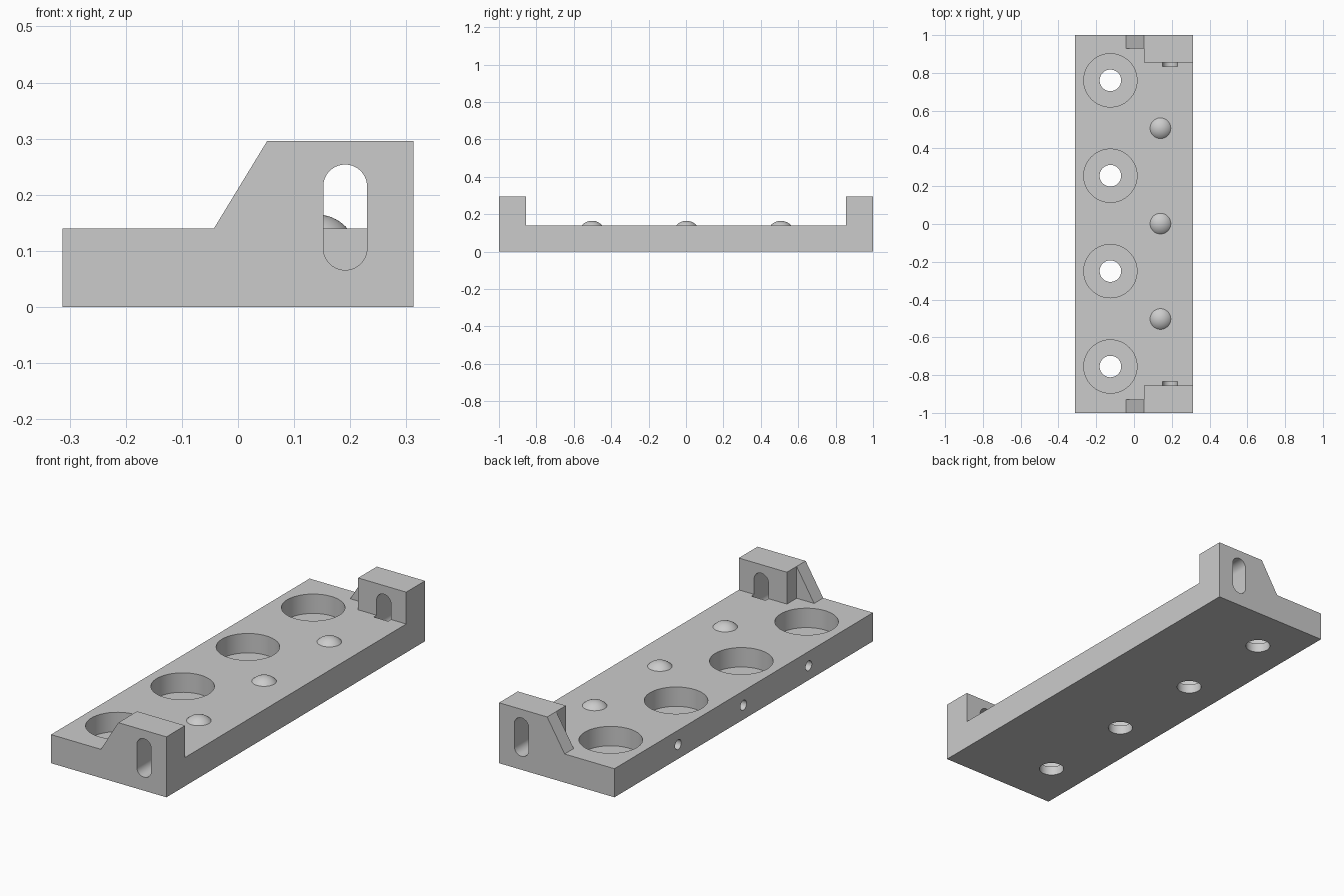
import bpy
import bmesh
import math
from mathutils import Matrix, Vector

default = bpy.data.objects.get("Cube")
if default:
    bpy.data.objects.remove(default, do_unlink=True)

# Main dimensions
HALF_W, HALF_L = 0.3125, 1.0
DECK, TOP = 0.14, 0.296
PITCH = 0.505

grey = bpy.data.materials.new("machined grey")
grey.use_nodes = True
colour = (0.6, 0.6, 0.6, 1)
grey.diffuse_color = colour
grey.node_tree.nodes["Principled BSDF"].inputs["Base Color"].default_value = colour


def finish(name, bm):
    bmesh.ops.recalc_face_normals(bm, faces=bm.faces)
    mesh = bpy.data.meshes.new(name)
    bm.to_mesh(mesh)
    bm.free()
    mesh.materials.append(grey)
    obj = bpy.data.objects.new(name, mesh)
    bpy.context.collection.objects.link(obj)
    return obj


def prism(name, outline, y0, y1):
    """Extrude an (x, z) outline along y."""
    bm = bmesh.new()
    face = bm.faces.new([bm.verts.new((x, y0, z)) for x, z in outline])
    new = bmesh.ops.extrude_face_region(bm, geom=[face])["geom"]
    verts = [v for v in new if isinstance(v, bmesh.types.BMVert)]
    bmesh.ops.translate(bm, verts=verts, vec=(0, y1 - y0, 0))
    return finish(name, bm)


def cylinder(name, start, end, radius, sides=64):
    start, end = Vector(start), Vector(end)
    axis = end - start
    bm = bmesh.new()
    turn = axis.to_track_quat("Z", "Y").to_matrix().to_4x4()
    bmesh.ops.create_cone(bm, cap_ends=True, segments=sides, radius1=radius,
                          radius2=radius, depth=axis.length,
                          matrix=Matrix.Translation((start + end) / 2) @ turn)
    return finish(name, bm)


def combine(target, part, operation):
    mod = target.modifiers.new(part.name, "BOOLEAN")
    mod.operation, mod.solver, mod.object = operation, "EXACT", part
    bpy.context.view_layer.objects.active = target
    bpy.ops.object.modifier_apply(modifier=mod.name)
    bpy.data.objects.remove(part, do_unlink=True)


def rect(x0, x1, z0, z1):
    return [(x0, z0), (x1, z0), (x1, z1), (x0, z1)]


def stadium(cx, z0, z1, r, steps=20):
    """Upright slot outline with rounded ends."""
    pts = []
    for centre, first in ((z1 - r, 0), (z0 + r, math.pi)):
        for i in range(steps + 1):
            a = first + math.pi * i / steps
            pts.append((cx + r * math.cos(a), centre + r * math.sin(a)))
    return pts


# Base plate
base = prism("base_plate", rect(-HALF_W, HALF_W, 0, DECK), -HALF_L, HALF_L)

# End stops with a thin sloping web, and a slot through each
web = [(-0.043, DECK), (-0.043, 0.05), (0.1, 0.05), (0.1, TOP), (0.052, TOP)]
for s in (-1, 1):
    combine(base, prism("end_web", web, s * 0.93, s * HALF_L), "UNION")
    block = rect(0.052, HALF_W, 0.05, TOP)
    combine(base, prism("end_block", block, s * 0.855, s * HALF_L), "UNION")
for s in (-1, 1):
    slot = stadium(0.191, 0.066, 0.254, 0.039)
    combine(base, prism("slot_cutter", slot, s * 0.833, s * 1.1), "DIFFERENCE")

# Counterbored bolt holes
for i in range(4):
    x, y = -0.125, (i - 1.5) * PITCH + 0.003
    combine(base, cylinder("bore_cutter", (x, y, 0.045), (x, y, 0.3), 0.141), "DIFFERENCE")
    combine(base, cylinder("bolt_cutter", (x, y, -0.1), (x, y, 0.1), 0.057), "DIFFERENCE")

# Side drillings and the ball each one leads to
balls = []
for i in (-1, 0, 1):
    y = i * PITCH + 0.002
    combine(base, cylinder("side_cutter", (-0.4, y, 0.07), (0.075, y, 0.07), 0.024, 32),
            "DIFFERENCE")
    bm = bmesh.new()
    bmesh.ops.create_uvsphere(bm, u_segments=48, v_segments=32, radius=0.073,
                              matrix=Matrix.Translation((0.14, y, 0.092)))
    balls.append(finish("locating_ball", bm))

# Smooth curved walls, keep machined edges sharp
bpy.ops.object.select_all(action="DESELECT")
for obj in [base] + balls:
    obj.select_set(True)
bpy.context.view_layer.objects.active = base
bpy.ops.object.shade_smooth_by_angle(angle=math.radians(30))
